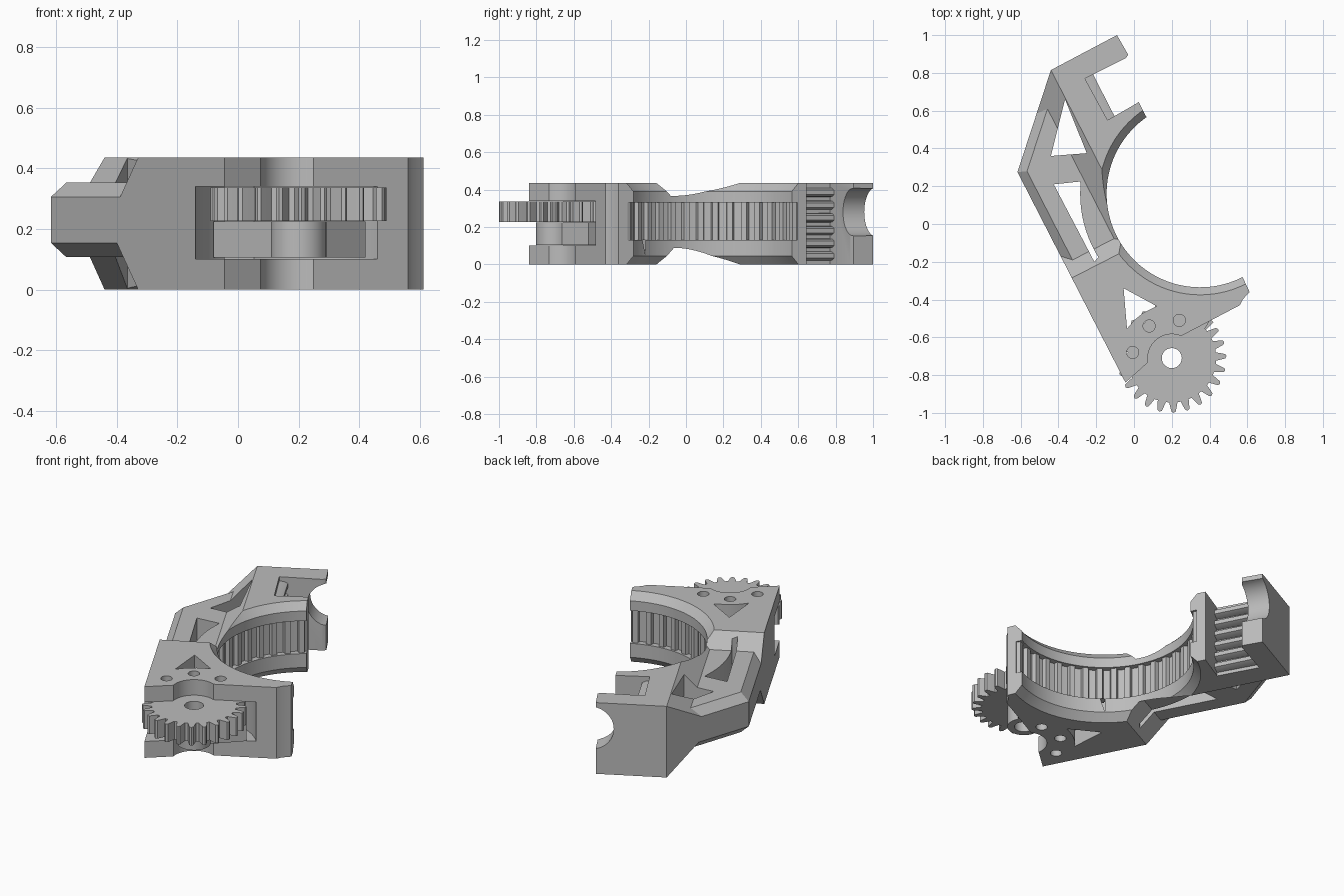
import bpy, bmesh
from math import cos, sin, radians, pi
from mathutils import Vector, Matrix

if "Cube" in bpy.data.objects:
    bpy.data.objects.remove(bpy.data.objects["Cube"], do_unlink=True)

grey = bpy.data.materials.new("plain grey")
grey.use_nodes = True
colour = (0.5, 0.5, 0.5, 1)
grey.diffuse_color = colour
grey.node_tree.nodes["Principled BSDF"].inputs["Base Color"].default_value = colour

# Main measurements
TOP = 0.435
MID_LOW, MID_HIGH = 0.107, 0.352
RING, RING_R = Vector((0.35, 0.16)), 0.495
GEAR = Vector((0.2, -0.71))
ELBOW = Vector((-0.617, 0.275))
ALONG = Vector((0.4565, -0.89))
ACROSS = Vector((0.89, 0.4565))


def arc(centre, r, a0, a1, n):
    """Points on an arc, angles in degrees."""
    steps = [radians(a0 + (a1 - a0) * i / n) for i in range(n + 1)]
    return [(centre.x + r * cos(a), centre.y + r * sin(a)) for a in steps]


def local(s, t, z):
    """Point measured along and across the long arm from its elbow."""
    p = ELBOW + s * ALONG + t * ACROSS
    return (p.x, p.y, z)


def finish(name, bm):
    bmesh.ops.recalc_face_normals(bm, faces=bm.faces)
    mesh = bpy.data.meshes.new(name)
    bm.to_mesh(mesh)
    bm.free()
    mesh.materials.append(grey)
    ob = bpy.data.objects.new(name, mesh)
    bpy.context.collection.objects.link(ob)
    return ob


def add_prism(bm, pts, z0, z1):
    face = bm.faces.new([bm.verts.new((x, y, z0)) for x, y in pts])
    out = bmesh.ops.extrude_face_region(bm, geom=[face])
    verts = [v for v in out["geom"] if isinstance(v, bmesh.types.BMVert)]
    bmesh.ops.translate(bm, verts=verts, vec=(0, 0, z1 - z0))


def prism(name, pts, z0, z1):
    bm = bmesh.new()
    add_prism(bm, pts, z0, z1)
    return finish(name, bm)


def add_hull(bm, pts):
    verts = [bm.verts.new(p) for p in pts]
    bmesh.ops.convex_hull(bm, input=verts)


def hull(name, pts):
    bm = bmesh.new()
    add_hull(bm, pts)
    return finish(name, bm)


def cone(name, centre, r0, r1, z0, z1, n=96):
    bm = bmesh.new()
    place = Matrix.Translation((centre.x, centre.y, (z0 + z1) / 2))
    bmesh.ops.create_cone(bm, cap_ends=True, segments=n, radius1=r0, radius2=r1,
                          depth=z1 - z0, matrix=place)
    return finish(name, bm)


def combine(target, tool, operation="DIFFERENCE"):
    mod = target.modifiers.new("shape", "BOOLEAN")
    mod.operation, mod.solver, mod.object = operation, "EXACT", tool
    bpy.context.view_layer.objects.active = target
    bpy.ops.object.modifier_apply(modifier=mod.name)
    bpy.data.objects.remove(tool, do_unlink=True)


# Claw body outline: hook, jaw, ring opening, tail, gear relief, arm
outline = [(-0.09, 1.0), (-0.03, 0.895), (-0.045, 0.877), (-0.26, 0.77),
           (-0.14, 0.55), (0.025, 0.645)]
outline += arc(RING, RING_R, 125, 297, 56)
outline += [(0.612, -0.36), (0.575, -0.4), (0.56, -0.43)]
outline += arc(GEAR, 0.127, 67, 190, 20)
outline += [(-0.045, -0.84), tuple(ELBOW), (-0.44, 0.815)]
body = prism("claw_body", outline, 0, TOP)

# Thinner middle section with sloped steps, above and below
for sign, level, outer in ((1, MID_HIGH, TOP), (-1, MID_LOW, 0)):
    rise = abs(outer - level)
    pts = []
    for k in (0, 2):
        z = level + sign * rise * k
        s, t = 0.63 + rise * (k - 1), 0.404 + 0.11 * (k - 1)
        pts += [local(a, b, z) for a in (-1.4, s) for b in (-0.6, t)]
    combine(body, hull("step_cutter", pts))

    # Bevels on the two outer edges of the arm
    for d, n, axis, base, slope in (
            (Vector((1, 0)), Vector((0, 1)), 0, 0.63 - rise, 1),
            (Vector((-0.703, 0.71)), Vector((0.71, 0.703)), 1, 0.294, 0.11 / rise)):
        pts = []
        for w, up in ((-0.05, -0.097), (0.077, 0.03), (-0.05, 0.03)):
            limit = base + slope * up
            u_end = (limit - w * n[axis]) / d[axis]
            for u in (-0.15, u_end):
                p = d * u + n * w
                pts.append(local(p.x, p.y, level + sign * up))
        combine(body, hull("bevel_cutter", pts))

# Ring opening: bevelled rims and a recessed band
combine(body, cone("rim_cutter", RING, 0.486, 0.553, 0.38, 0.455))
combine(body, cone("rim_cutter", RING, 0.553, 0.486, -0.02, 0.055))
combine(body, cone("band_cutter", RING, 0.53, 0.53, 0.13, 0.33))

# Gear pocket, with the bracket that carries the gear
combine(body, cone("pocket_cutter", GEAR, 0.345, 0.345, 0.1, 0.34))
bracket = [(-0.08, -0.52)] + arc(GEAR, 0.092, 170, 390, 20)
bracket += [(0.42, -0.52), (0.32, -0.4), (0.14, -0.4), (-0.06, -0.45)]
combine(body, prism("gear_bracket", bracket, 0.105, 0.225), "UNION")

# Windows in the arm and the plate
windows = (
    [(-0.365, 0.66), (-0.44, 0.36), (-0.25, 0.375)],
    [(-0.425, 0.21), (-0.285, 0.225)] + arc(RING, 0.635, 176, 212, 10) + [(-0.21, -0.2)],
    [(-0.055, -0.34), (0.12, -0.435), (0.05, -0.47), (0.0, -0.51), (-0.037, -0.555)],
)
for pts in windows:
    combine(body, prism("window_cutter", pts, -0.1, 0.6))

# Screw holes and axle hole
for x, y, r in ((0.08, -0.54, 0.032), (0.24, -0.51, 0.032), (-0.007, -0.68, 0.032),
                (GEAR.x, GEAR.y, 0.053)):
    combine(body, cone("hole_cutter", Vector((x, y)), r, r, -0.1, 0.6, 32))

# Round bite in the hook end
bm = bmesh.new()
spot = Vector((-0.06, 0.94)) + ACROSS * 0.03
turn = Vector((ALONG.x, ALONG.y, 0)).to_track_quat("Z", "Y").to_matrix().to_4x4()
bmesh.ops.create_cone(bm, cap_ends=True, segments=48, radius1=0.13, radius2=0.13,
                      depth=0.25, matrix=Matrix.Translation((spot.x, spot.y, 0.28)) @ turn)
combine(body, finish("bite_cutter", bm))

# Upright belt teeth around the ring band
bm = bmesh.new()
count = 20
for i in range(count):
    mid = 128 + 166 * i / (count - 1)
    tooth = (arc(RING, 0.54, mid - 2.6, mid + 2.6, 1)
             + arc(RING, 0.507, mid + 1.7, mid - 1.7, 2))
    add_prism(bm, tooth, 0.13, 0.33)
ring_teeth = finish("ring_teeth", bm)

# Stacked belt teeth on the jaw floor
bm = bmesh.new()
for i in range(6):
    z = 0.045 + 0.068 * i
    add_hull(bm, [local(s, t, z + h) for s in (-0.28, -0.025)
                  for t, h in ((0.53, -0.026), (0.53, 0.026), (0.57, -0.022),
                               (0.57, 0.022), (0.592, -0.012), (0.592, 0.012))])
jaw_teeth = finish("jaw_teeth", bm)

# Spur gear with axle hole
teeth = 24
profile = []
for i in range(teeth):
    for r, f in ((0.235, -0.36), (0.262, -0.24), (0.284, -0.15), (0.29, 0),
                 (0.284, 0.15), (0.262, 0.24), (0.235, 0.36)):
        a = 2 * pi * (i + f) / teeth + radians(2)
        profile.append((GEAR.x + r * cos(a), GEAR.y + r * sin(a)))
gear = prism("spur_gear", profile, 0.226, 0.337)
combine(gear, cone("axle_cutter", GEAR, 0.053, 0.053, 0, 0.6, 32))

# Smooth curves, sharp edges
for ob in (body, ring_teeth, jaw_teeth, gear):
    bpy.ops.object.select_all(action="DESELECT")
    ob.select_set(True)
    bpy.context.view_layer.objects.active = ob
    bpy.ops.object.shade_smooth_by_angle(angle=radians(25))
